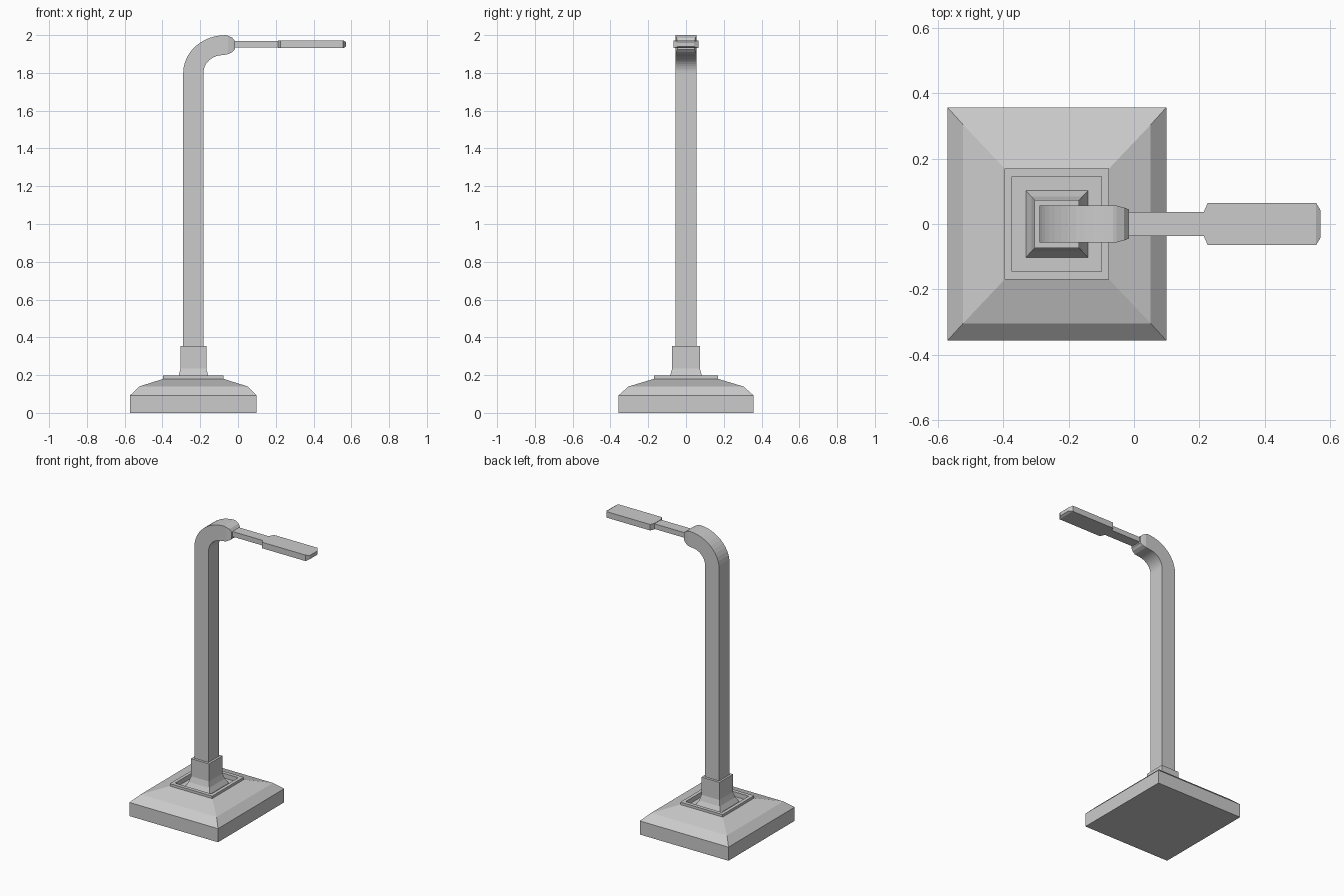
import bpy
import bmesh
from math import sin, cos, pi

if "Cube" in bpy.data.objects:
    bpy.data.objects.remove(bpy.data.objects["Cube"])

CX = -0.236  # centre of base and pole


def loft(name, rings):
    """Join successive four-cornered rings and cap both ends."""
    bm = bmesh.new()
    loops = [[bm.verts.new(p) for p in ring] for ring in rings]
    for a, b in zip(loops, loops[1:]):
        for i in range(4):
            j = (i + 1) % 4
            bm.faces.new((a[i], a[j], b[j], b[i]))
    bm.faces.new(loops[0])
    bm.faces.new(loops[-1])
    bmesh.ops.recalc_face_normals(bm, faces=bm.faces)
    mesh = bpy.data.meshes.new(name)
    bm.to_mesh(mesh)
    bm.free()
    obj = bpy.data.objects.new(name, mesh)
    bpy.context.collection.objects.link(obj)
    return obj


def flat_ring(hx, hy, z):
    """Horizontal rectangle around the pole axis."""
    return [(CX - hx, -hy, z), (CX + hx, -hy, z), (CX + hx, hy, z), (CX - hx, hy, z)]


def cross_ring(outer, inner, hy):
    """Cross-section between two points in the xz plane."""
    (xo, zo), (xi, zi) = outer, inner
    return [(xo, -hy, zo), (xi, -hy, zi), (xi, hy, zi), (xo, hy, zo)]


def upright_ring(x, hy, z0, z1):
    return cross_ring((x, z1), (x, z0), hy)


# Stepped base with raised rim and recessed top
loft("base", [flat_ring(*r) for r in (
    (0.335, 0.357, 0), (0.335, 0.357, 0.093), (0.287, 0.304, 0.14),
    (0.16, 0.17, 0.18), (0.16, 0.17, 0.197), (0.137, 0.145, 0.197),
    (0.137, 0.145, 0.165))])

# Flared sleeve holding the pole
loft("pole_sleeve", [flat_ring(*r) for r in (
    (0.095, 0.102, 0.16), (0.095, 0.102, 0.166), (0.078, 0.084, 0.198),
    (0.068, 0.073, 0.235), (0.068, 0.073, 0.355))])

# Pole with curved top and tapered end
rings = [cross_ring((-0.290, 0.34), (-0.183, 0.34), 0.056)]
STEPS = 12
for k in range(STEPS + 1):
    a = pi / 2 * k / STEPS
    rings.append(cross_ring((-0.065 - 0.225 * cos(a), 1.80 + 0.20 * sin(a)),
                            (-0.080 - 0.103 * cos(a), 1.80 + 0.094 * sin(a)), 0.056))
rings += [upright_ring(-0.053, 0.056, 1.899, 1.997),
          upright_ring(-0.030, 0.050, 1.910, 1.986),
          upright_ring(-0.016, 0.045, 1.925, 1.968)]
loft("pole", rings)

# Slim arm
loft("arm", [upright_ring(-0.03, 0.036, 1.934, 1.969),
             upright_ring(0.22, 0.036, 1.934, 1.969)])

# Flat lamp head with chamfered tip
loft("lamp_head", [upright_ring(*r) for r in (
    (0.213, 0.036, 1.931, 1.972), (0.226, 0.065, 1.931, 1.972),
    (0.557, 0.065, 1.931, 1.972), (0.571, 0.042, 1.939, 1.964))])
